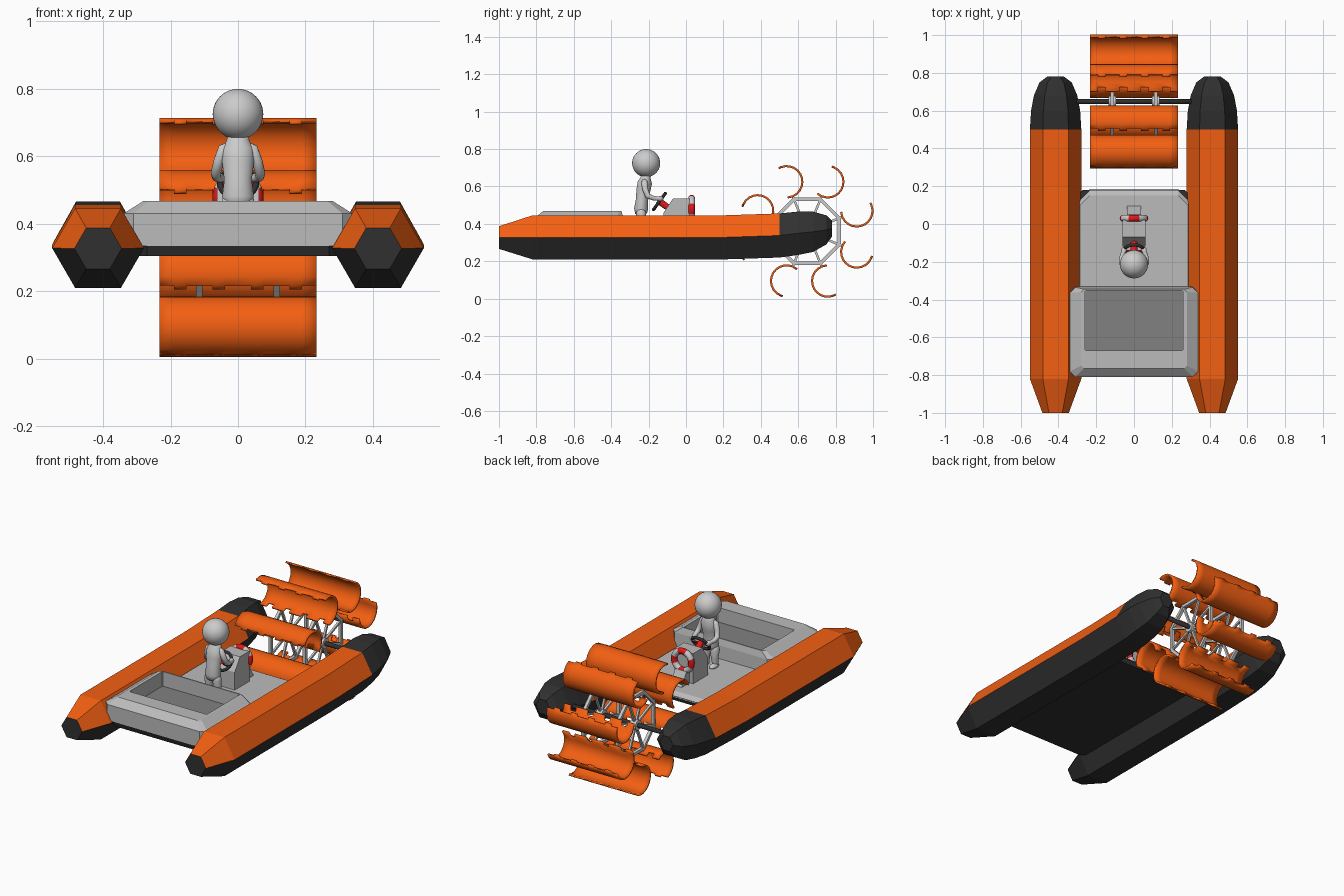
import bpy, bmesh
from math import sin, cos, pi, radians
from mathutils import Vector, Matrix

if "Cube" in bpy.data.objects:
    bpy.data.objects.remove(bpy.data.objects["Cube"])


def material(name, rgb):
    m = bpy.data.materials.new(name)
    m.diffuse_color = (*rgb, 1)
    m.use_nodes = True
    m.node_tree.nodes["Principled BSDF"].inputs["Base Color"].default_value = m.diffuse_color
    return m


ORANGE = material("orange", (0.9, 0.115, 0.006))
DARK = material("dark_rubber", (0.03, 0.03, 0.03))
RED = material("red", (0.75, 0.01, 0.01))
SHADE = material("shaded_grey", (0.22, 0.22, 0.22))
HULL = material("hull_grey", (0.5, 0.5, 0.5))
WHITE = material("white", (0.8, 0.8, 0.8))


def add(name, bm, mats=(), smooth=False):
    bmesh.ops.recalc_face_normals(bm, faces=bm.faces)
    me = bpy.data.meshes.new(name)
    bm.to_mesh(me)
    bm.free()
    for m in mats:
        me.materials.append(m)
    ob = bpy.data.objects.new(name, me)
    bpy.context.collection.objects.link(ob)
    if smooth:
        me.shade_smooth()
    return ob


def loft_bm(rings, pick=None, closed=False):
    """Skin a list of equal rings; pick(ring, side) gives the material slot."""
    bm = bmesh.new()
    vs = [[bm.verts.new(p) for p in r] for r in rings]
    n, count = len(rings[0]), len(rings)
    for i in range(count if closed else count - 1):
        a, b = vs[i], vs[(i + 1) % count]
        for j in range(n):
            k = (j + 1) % n
            f = bm.faces.new((a[j], a[k], b[k], b[j]))
            f.material_index = pick(i, j) if pick else 0
    if not closed:
        for r in (vs[0], vs[-1]):
            bm.faces.new(r).material_index = 1 if pick else 0
    return bm


def tube(name, pts, sides=16, mats=(), flat=1.0, smooth=True):
    """Tube through (x, y, z, radius) points; flat scales its width in x."""
    rings = []
    for i, p in enumerate(pts):
        t = (Vector(pts[min(i + 1, len(pts) - 1)][:3]) - Vector(pts[max(i - 1, 0)][:3])).normalized()
        ref = Vector((0, 1, 0)) if abs(t.x) > 0.9 else Vector((1, 0, 0))
        u = (ref - t * ref.dot(t)).normalized()
        v = t.cross(u)
        rings.append([Vector(p[:3]) + p[3] * (u * cos(a) * flat + v * sin(a))
                      for a in (2 * pi * (k + 0.5) / sides for k in range(sides))])
    return add(name, loft_bm(rings), mats, smooth)


def prism(name, profile, x0, x1, mats=()):
    return add(name, loft_bm([[(x, y, z) for y, z in profile] for x in (x0, x1)]), mats)


def outline(hx, y0, y1, z, c):
    """Octagonal plan outline: rectangle with corners cut by c."""
    return [(-hx + c, y0, z), (hx - c, y0, z), (hx, y0 + c, z), (hx, y1 - c, z),
            (hx - c, y1, z), (-hx + c, y1, z), (-hx, y1 - c, z), (-hx, y0 + c, z)]


# Hexagonal pontoons: (y, centre z, half width, radius z)
stations = [(-1, .327, .07, .07), (-.82, .328, .136, .136), (.2, .328, .136, .136),
            (.5, .338, .136, .136), (.6, .35, .13, .134), (.68, .358, .115, .124),
            (.75, .368, .085, .09), (.78, .375, .045, .05)]
for side, sx in (("left", -1), ("right", 1)):
    rings = [[(sx * .415 + rx * cos(k * pi / 3), y, cz + rz * sin(k * pi / 3)) for k in range(6)]
             for y, cz, rx, rz in stations]
    add(side + "_pontoon", loft_bm(rings, lambda i, j: 0 if j < 3 and i < 3 else 1), (ORANGE, DARK))

# Deck: dark underside, grey floor with chamfered rear edge
add("hull_bottom", loft_bm([outline(.3, -.80, .17, .305, .03), outline(.3, -.81, .18, .335, .03)]), (DARK,))
add("deck_floor", loft_bm([outline(.295, -.80, .185, .33, .06), outline(.285, -.80, .15, .352, .05)]), (HULL,))

# Front bench with storage recess cut into it
rings = [outline(.34, -.81, -.33, .335, .03), outline(.34, -.81, -.335, .43, .03),
         outline(.28, -.765, -.345, .468, .015)]
bench = add("front_bench", loft_bm(rings), (HULL,))
cutter = add("recess_cutter", loft_bm([outline(.26, -.67, -.352, z, .005) for z in (.375, .6)]), (SHADE,))
cutter.hide_render = True
cutter.hide_viewport = True
mod = bench.modifiers.new("recess", "BOOLEAN")
mod.object, mod.operation, mod.solver = cutter, "DIFFERENCE", "EXACT"
add("recess_floor", loft_bm([outline(.259, -.669, -.353, z, .005) for z in (.37, .38)]), (SHADE,))

# Steering console and rear step
prism("console", [(-.12, .345), (-.12, .46), (-.07, .535), (.02, .535), (.02, .345)], -.062, .062, (HULL,))
prism("console_step", [(.02, .345), (.02, .43), (.05, .43), (.10, .345)], -.038, .038, (HULL,))


def ring(name, R, r, mtx, mats, pick=None, n=32, m=10):
    rings = [[((R + r * cos(b)) * cos(a), (R + r * cos(b)) * sin(a), r * sin(b))
              for b in (2 * pi * j / m for j in range(m))]
             for a in (2 * pi * (i + .5) / n - pi / n for i in range(n))]
    bm = loft_bm(rings, pick, True)
    bm.transform(mtx)
    return add(name, bm, mats, True)


# Lifebuoy in eight alternating segments, and the steering wheel
ring("lifebuoy", .058, .018, Matrix.Translation((0, .03, .48)) @ Matrix.Rotation(pi / 2, 4, "X"),
     (RED, WHITE), lambda i, j: ((i + 2) // 4) % 2)
ring("steering_wheel", .053, .009, Matrix.Translation((0, -.142, .52)) @ Matrix.Rotation(radians(54), 4, "X"), (DARK,))
tube("wheel_hub", [(0, -.15, .526, .018), (0, -.10, .49, .018)], 12, (RED,), smooth=False)
tube("wheel_spoke", [(-.053, -.142, .52, .006), (.053, -.142, .52, .006)], 6, (RED,), smooth=False)

# Helmsman: round head, tapered torso, bent arms, legs with feet
bm = bmesh.new()
bmesh.ops.create_uvsphere(bm, u_segments=32, v_segments=20, radius=.075)
bm.transform(Matrix.Translation((0, -.213, .725)))
add("figure_head", bm, smooth=True)
tube("figure_torso", [(0, -.238, .445, .012), (0, -.24, .455, .032), (0, -.24, .48, .038), (0, -.235, .53, .033),
                      (0, -.228, .58, .038), (0, -.22, .62, .039), (0, -.216, .645, .028), (0, -.214, .67, .022)],
     20, flat=1.25)
for side, s in (("left", -1), ("right", 1)):
    tube(side + "_arm", [(s * .025, -.222, .635, .010), (s * .042, -.222, .622, .018), (s * .057, -.218, .585, .016),
                         (s * .066, -.205, .55, .015), (s * .064, -.175, .538, .013), (s * .056, -.15, .535, .012),
                         (s * .052, -.135, .535, .016), (s * .05, -.122, .533, .006)], 12)
    tube(side + "_leg", [(s * .02, -.24, .49, .022), (s * .026, -.24, .45, .027), (s * .029, -.234, .405, .021),
                         (s * .03, -.238, .37, .018), (s * .031, -.238, .352, .016)], 14)
    bm = bmesh.new()
    bmesh.ops.create_uvsphere(bm, u_segments=14, v_segments=8, radius=1,
                              matrix=Matrix.Translation((s * .033, -.222, .361)) @ Matrix.Diagonal((.02, .037, .014, 1)))
    add(side + "_foot", bm, smooth=True)

# Paddle wheel frames: octagon rims, spokes, hub, bracing and axle
CY, CZ = .648, .36


def polar(r, a, x, t=0):
    """Point at radius r on direction a, shifted t sideways, around the axle."""
    return Vector((x, CY + r * cos(a) - t * sin(a), CZ + r * sin(a) + t * cos(a)))


tube("axle", [(-.36, CY, CZ, .013), (.36, CY, CZ, .013)], 12, (DARK,))
angles = [radians(22.5 + 45 * k) for k in range(8)]
for side, x in (("left", -.115), ("right", .115)):
    tube(side + "_hub", [(x - .02, CY, CZ, .03), (x + .02, CY, CZ, .03)], 16, smooth=False)
    for k, a in enumerate(angles):
        rim = [(*polar(.185, b, x), .013) for b in (a, a + pi / 4)]
        tube(f"{side}_rim_{k}", rim, 4, smooth=False)
        tube(f"{side}_spoke_{k}", [(*polar(.02, a, x), .009), (*polar(.205, a, x), .009)], 4, smooth=False)

# Scoop blades: half-round troughs with toothed long edges
xs = [-.233]
for c in (-.171, -.057, .057, .171):
    xs += [c - .019, c + .019]
xs.append(.233)
arc = [-8, 0] + [18 + 16 * i for i in range(10)] + [180, 199]
for k, a in enumerate(angles):
    bm = bmesh.new()
    grid = [[bm.verts.new(polar(.287 + .084 * cos(radians(g)), a, x, -.084 * sin(radians(g)))) for x in xs] for g in arc]
    for i in range(len(arc) - 1):
        for j in range(len(xs) - 1):
            tab = j % 2 == 1
            if (i == 0 and not tab) or (i == len(arc) - 2 and tab):
                continue
            bm.faces.new((grid[i][j], grid[i][j + 1], grid[i + 1][j + 1], grid[i + 1][j]))
    bmesh.ops.delete(bm, geom=[v for v in bm.verts if not v.link_faces], context="VERTS")
    blade = add(f"scoop_blade_{k}", bm, (ORANGE,))
    solid = blade.modifiers.new("thickness", "SOLIDIFY")
    solid.thickness, solid.offset = .011, 0
    bpy.context.view_layer.objects.active = blade
    blade.select_set(True)
    bpy.ops.object.shade_smooth_by_angle(angle=radians(35))
    blade.select_set(False)
